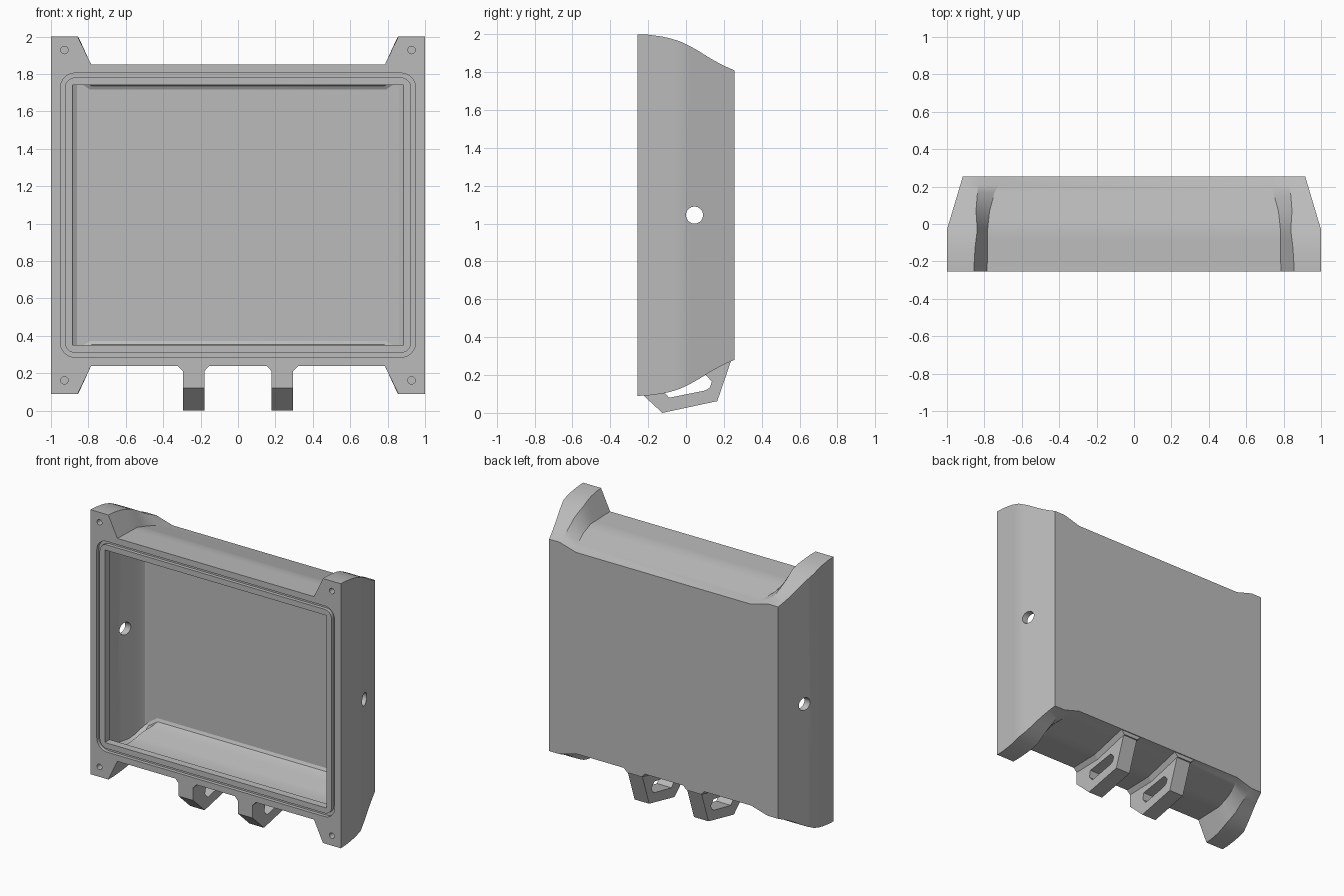
import bpy, bmesh, math
from math import radians

cube = bpy.data.objects.get("Cube")
if cube:
    bpy.data.objects.remove(cube, do_unlink=True)

grey = bpy.data.materials.new("light_grey_plastic")
grey.use_nodes = True
grey.diffuse_color = (0.5, 0.5, 0.5, 1)
grey.node_tree.nodes["Principled BSDF"].inputs["Base Color"].default_value = (0.5, 0.5, 0.5, 1)

ZC = 1.045            # mid height of the case
FRONT, BACK = -0.255, 0.255


def loft(name, rings, closed=False):
    """Skin a list of equal-length point rings; cap the ends or close the loop."""
    bm = bmesh.new()
    vs = [[bm.verts.new(p) for p in ring] for ring in rings]
    n = len(rings[0])
    pairs = list(zip(vs, vs[1:])) + ([(vs[-1], vs[0])] if closed else [])
    for a, b in pairs:
        for i in range(n):
            j = (i + 1) % n
            bm.faces.new((a[i], a[j], b[j], b[i]))
    if not closed:
        bm.faces.new(vs[0])
        bm.faces.new(vs[-1])
    bmesh.ops.recalc_face_normals(bm, faces=bm.faces)
    me = bpy.data.meshes.new(name)
    bm.to_mesh(me)
    bm.free()
    ob = bpy.data.objects.new(name, me)
    bpy.context.collection.objects.link(ob)
    me.materials.append(grey)
    return ob


def box(name, x, y0, y1, z):
    corners = [(x[0], z[0]), (x[1], z[0]), (x[1], z[1]), (x[0], z[1])]
    return loft(name, [[(px, y, pz) for px, pz in corners] for y in (y0, y1)])


def cylinder(name, axis, a, b, r, lo, hi, n=32):
    circle = [(a + r * math.cos(math.tau * i / n), b + r * math.sin(math.tau * i / n)) for i in range(n)]
    if axis == "x":
        return loft(name, [[(t, u, v) for u, v in circle] for t in (lo, hi)])
    return loft(name, [[(u, t, v) for u, v in circle] for t in (lo, hi)])


def cut(ob, cutter):
    m = ob.modifiers.new("cut", "BOOLEAN")
    m.operation, m.solver, m.object = "DIFFERENCE", "EXACT", cutter
    bpy.context.view_layer.objects.active = ob
    bpy.ops.object.modifier_apply(modifier=m.name)
    bpy.data.objects.remove(cutter, do_unlink=True)


def smooth(ob):
    bpy.ops.object.select_all(action="DESELECT")
    ob.select_set(True)
    bpy.context.view_layer.objects.active = ob
    bpy.ops.object.shade_smooth_by_angle(angle=radians(25))


def interp(table, y):
    for (y0, v0), (y1, v1) in zip(table, table[1:]):
        if y <= y1:
            return v0 + (v1 - v0) * max(0, y - y0) / (y1 - y0)
    return table[-1][1]


# Case outline as it changes from front to back
HALF_WIDTH = [(FRONT, 1), (-0.03, 1), (BACK, 0.915)]
EAR_TOP = [(FRONT, 2), (-0.2, 1.998), (-0.13, 1.989), (-0.08, 1.978), (-0.03, 1.962), (0.02, 1.938),
           (0.07, 1.91), (0.12, 1.878), (0.17, 1.85), (0.21, 1.83), (BACK, 1.81)]
EDGE_TOP = [(FRONT, 1.85), (-0.03, 1.845), (BACK, 1.772)]
EAR_OUT = [(FRONT, 0.857), (-0.13, 0.85), (-0.03, 0.838), (0.07, 0.845), (BACK, 0.83)]
EAR_IN = [(FRONT, 0.785), (-0.03, 0.783), (0.07, 0.772), (0.17, 0.745), (BACK, 0.7)]


def section(y, t=0.0):
    """Eared cross-section at depth y, moved inwards by t."""
    w = interp(HALF_WIDTH, y) - t
    ear = interp(EAR_TOP, y) - t - ZC
    if t:
        ear = min(ear, 1.85 - ZC)
    edge = interp(EDGE_TOP, y) - t - ZC
    q = [(w, ear), (interp(EAR_OUT, y) + t * 0.4, ear), (interp(EAR_IN, y) + t, edge)]
    top = q + [(-x, z) for x, z in reversed(q)]
    full = top + [(x, -z) for x, z in reversed(top)]
    return [(x, y, ZC + z) for x, z in full]


case = loft("case", [section(y) for y, _ in EAR_TOP])

# Hollow inside, softened towards the back wall
WALL = 0.045
inner = [(-0.2, WALL), (-0.13, WALL), (-0.03, WALL), (0.02, WALL), (0.07, WALL), (0.12, WALL),
         (0.17, WALL), (0.198, WALL + 0.006), (0.21, WALL + 0.022)]
cut(case, loft("cavity", [section(y, t) for y, t in inner]))
cut(case, box("opening", (-0.885, 0.885), -0.3, -0.15, (0.35, 1.74)))


# Seal groove around the opening
def rounded(y, hx, hz, r):
    pts = []
    for k, (sx, sz) in enumerate([(1, 1), (-1, 1), (-1, -1), (1, -1)]):
        for i in range(9):
            a = math.pi / 2 * (k + i / 8)
            pts.append((sx * (hx - r) + r * math.cos(a), y, ZC + sz * (hz - r) + r * math.sin(a)))
    return pts


cut(case, loft("groove", [rounded(-0.3, 0.95, 0.76, 0.08), rounded(-0.23, 0.95, 0.76, 0.08),
                          rounded(-0.23, 0.926, 0.736, 0.056), rounded(-0.3, 0.926, 0.736, 0.056)], closed=True))

# Side through holes and corner screw holes
cut(case, cylinder("side_hole", "x", 0.045, ZC, 0.045, -1.1, 1.1))
for sx in (-1, 1):
    for sz in (-1, 1):
        cut(case, cylinder("screw_hole", "y", sx * 0.928, ZC + sz * 0.883, 0.02, -0.3, -0.1, 20))
smooth(case)

# Slotted hooks below, each with a flared root
HOOK = [(FRONT, 0.262), (FRONT, 0.12), (-0.125, 0.0), (0.165, 0.062), (0.25, 0.31), (0.25, 0.34), (-0.03, 0.268)]
SLOT = [(-0.12, 0.115), (-0.09, 0.08), (0.1, 0.118), (0.125, 0.132), (0.137, 0.165), (0.105, 0.2), (-0.11, 0.165)]


def extrude_x(name, profile, x0, x1):
    return loft(name, [[(x, y, z) for y, z in profile] for x in (x0, x1)])


for side, xc in (("right", -0.237), ("left", 0.237)):
    hook = extrude_x(side + "_hook", HOOK, xc - 0.058, xc + 0.058)
    cut(hook, extrude_x("slot", SLOT, xc - 0.2, xc + 0.2))
    rings = []
    for y in (FRONT, -0.03, 0.25):
        z = 2 * ZC - interp(EDGE_TOP, y)
        half = [(0.085, z + 0.015), (0.085, z), (0.058, z - 0.028)]
        rings.append([(xc + x, y, h) for x, h in half] + [(xc - x, y, h) for x, h in reversed(half)])
    loft(side + "_hook_root", rings)
